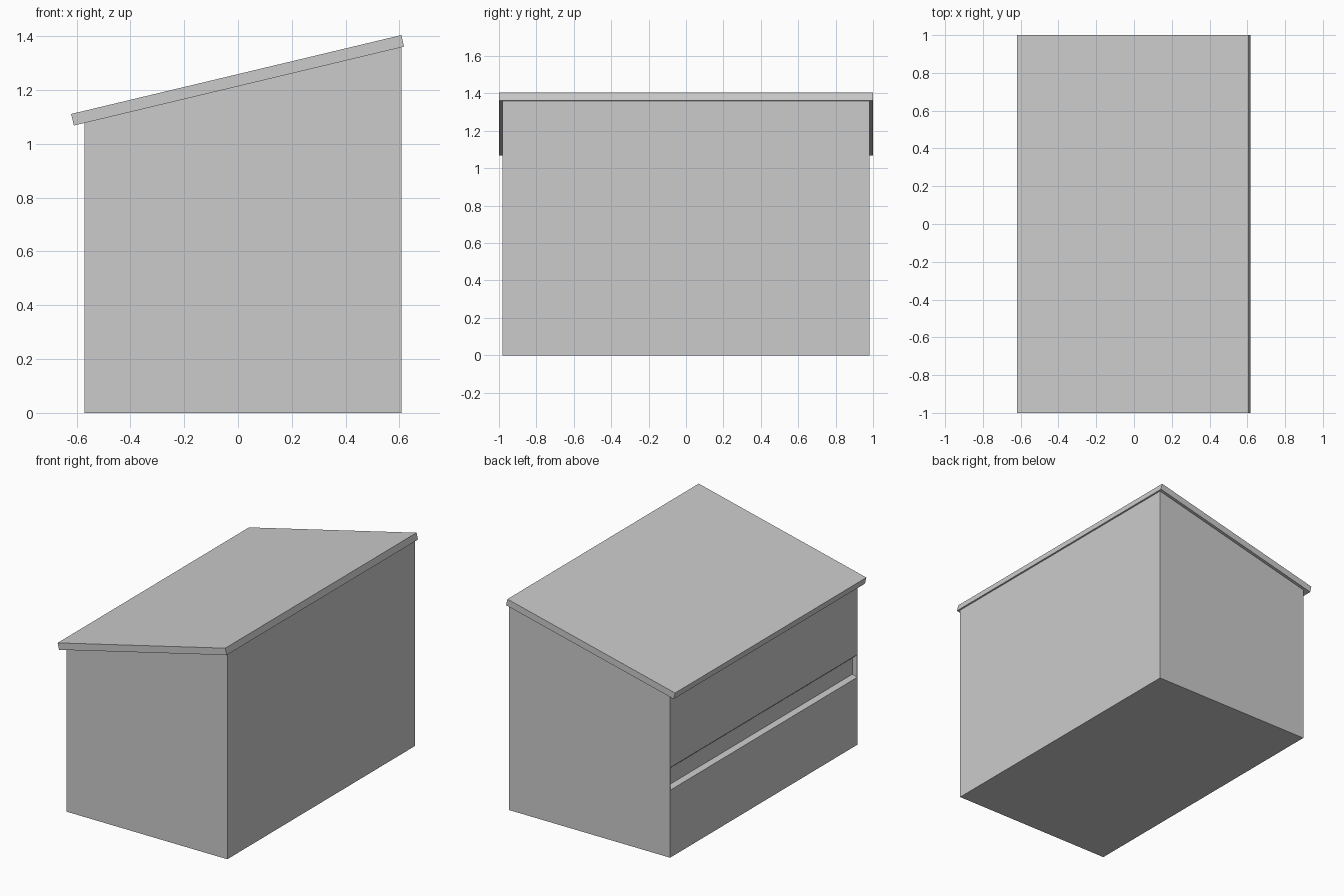
import bpy, bmesh

if "Cube" in bpy.data.objects:
    bpy.data.objects.remove(bpy.data.objects["Cube"])


def prism(name, profile, half):
    """Extrude an (x, z) profile along y from -half to +half."""
    bm = bmesh.new()
    face = bm.faces.new([bm.verts.new((x, -half, z)) for x, z in profile])
    ext = bmesh.ops.extrude_face_region(bm, geom=[face])
    moved = [v for v in ext["geom"] if isinstance(v, bmesh.types.BMVert)]
    bmesh.ops.translate(bm, verts=moved, vec=(0, 2 * half, 0))
    bmesh.ops.recalc_face_normals(bm, faces=bm.faces[:])
    mesh = bpy.data.meshes.new(name)
    bm.to_mesh(mesh)
    bm.free()
    ob = bpy.data.objects.new(name, mesh)
    bpy.context.collection.objects.link(ob)
    return ob


# Body with sloping top
body = prism("body", [(-0.57, 0), (0.608, 0), (0.608, 1.359), (-0.57, 1.078)], 0.98)

# Long shallow bevelled groove on the low side
cutter = prism("groove_cutter",
               [(-0.61, 0.433), (-0.535, 0.458), (-0.535, 0.565), (-0.61, 0.631)], 0.976)
cutter.hide_render = True
cutter.hide_viewport = False
mod = body.modifiers.new("groove", "BOOLEAN")
mod.operation = "DIFFERENCE"
mod.solver = "EXACT"
mod.object = cutter
bpy.context.view_layer.objects.active = body
bpy.ops.object.modifier_apply(modifier=mod.name)
bpy.data.objects.remove(cutter)

# Overhanging sloped roof slab
prism("roof", [(-0.61, 1.068), (0.617, 1.361), (0.607, 1.404), (-0.62, 1.111)], 1.0)
